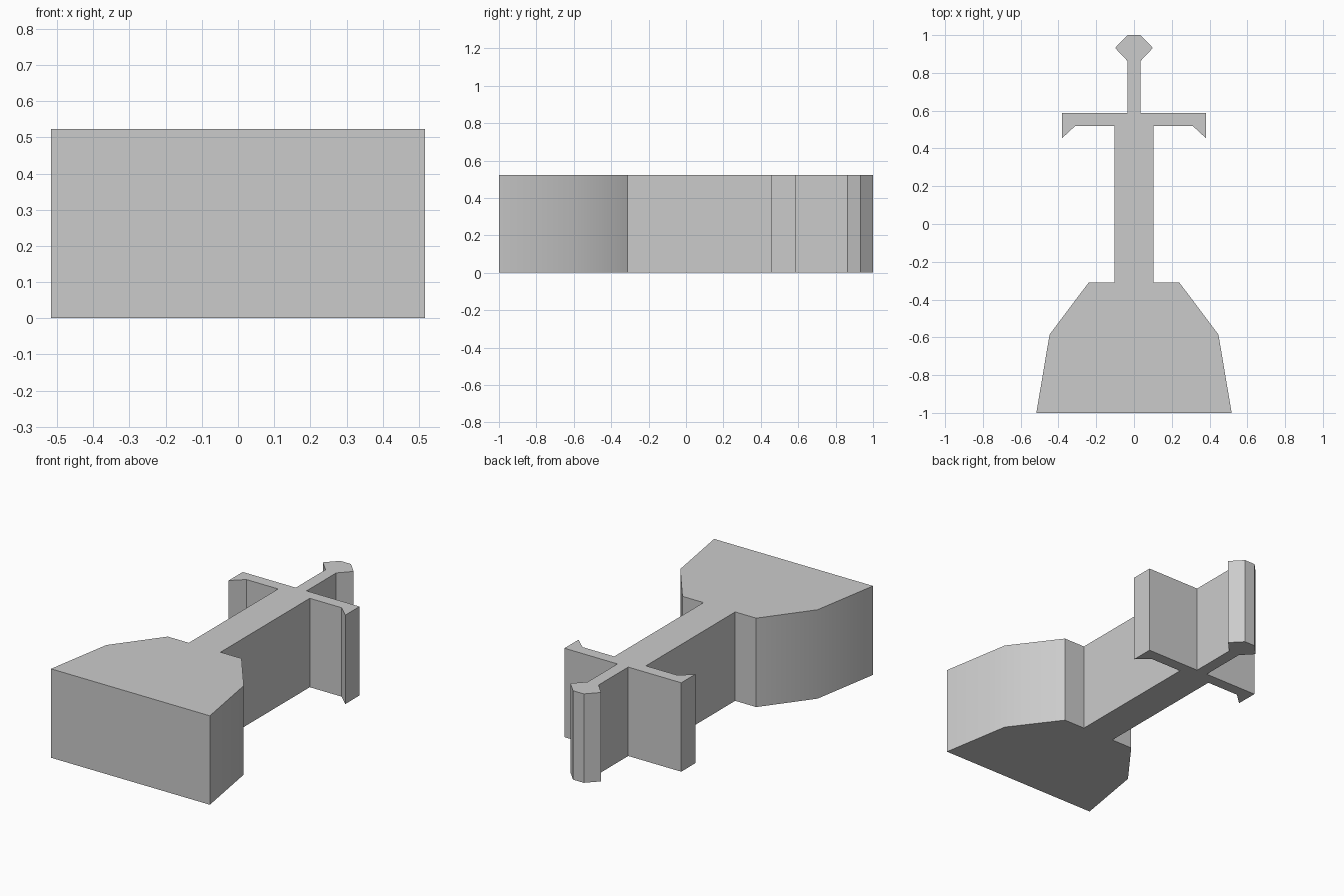
import bpy
import bmesh
import math

HEIGHT = 0.523

cube = bpy.data.objects.get("Cube")
if cube:
    bpy.data.objects.remove(cube, do_unlink=True)

grey = bpy.data.materials.new("plain grey")
grey.use_nodes = True
grey.diffuse_color = (0.6, 0.6, 0.6, 1)
grey.node_tree.nodes["Principled BSDF"].inputs["Base Color"].default_value = grey.diffuse_color


def extruded_part(name, half):
    """Extrude a mirrored half outline, leaving the seams to its neighbours open."""
    bm = bmesh.new()
    right = half
    left = [(-x, y) for x, y in reversed(half) if x > 0]
    outline = right + left
    low = [bm.verts.new((x, y, 0)) for x, y in outline]
    high = [bm.verts.new((x, y, HEIGHT)) for x, y in outline]
    bm.faces.new(high)
    bm.faces.new(low[::-1])
    count = len(outline)
    for i in range(count):
        j = (i + 1) % count
        # An edge that crosses the centre line is a seam with the next part
        if outline[i][0] * outline[j][0] < 0:
            continue
        bm.faces.new((low[i], low[j], high[j], high[i]))
    mesh = bpy.data.meshes.new(name)
    bm.to_mesh(mesh)
    bm.free()
    mesh.materials.append(grey)
    part = bpy.data.objects.new(name, mesh)
    bpy.context.collection.objects.link(part)
    bpy.ops.object.select_all(action="DESELECT")
    part.select_set(True)
    bpy.context.view_layer.objects.active = part
    bpy.ops.object.shade_smooth_by_angle(angle=math.radians(30))


# Half widths and positions shared by neighbouring parts
BLADE, GRIP = 0.103, 0.035
STONE_TOP, GUARD_LOW, GUARD_HIGH, GRIP_TOP = -0.31, 0.52, 0.587, 0.863

# Stone block
extruded_part("stone", [(0, -1), (0.517, -1), (0.447, -0.585),
                        (0.24, STONE_TOP), (BLADE, STONE_TOP)])
# Straight blade
extruded_part("blade", [(BLADE, STONE_TOP), (BLADE, GUARD_LOW)])
# Crossguard with hooked tips
extruded_part("crossguard", [(BLADE, GUARD_LOW), (0.31, GUARD_LOW), (0.38, 0.455),
                             (0.38, GUARD_HIGH), (GRIP, GUARD_HIGH)])
# Narrow grip
extruded_part("grip", [(GRIP, GUARD_HIGH), (GRIP, GRIP_TOP)])
# Faceted pommel
extruded_part("pommel", [(GRIP, GRIP_TOP), (0.1, 0.932), (GRIP, 1), (0, 1)])
